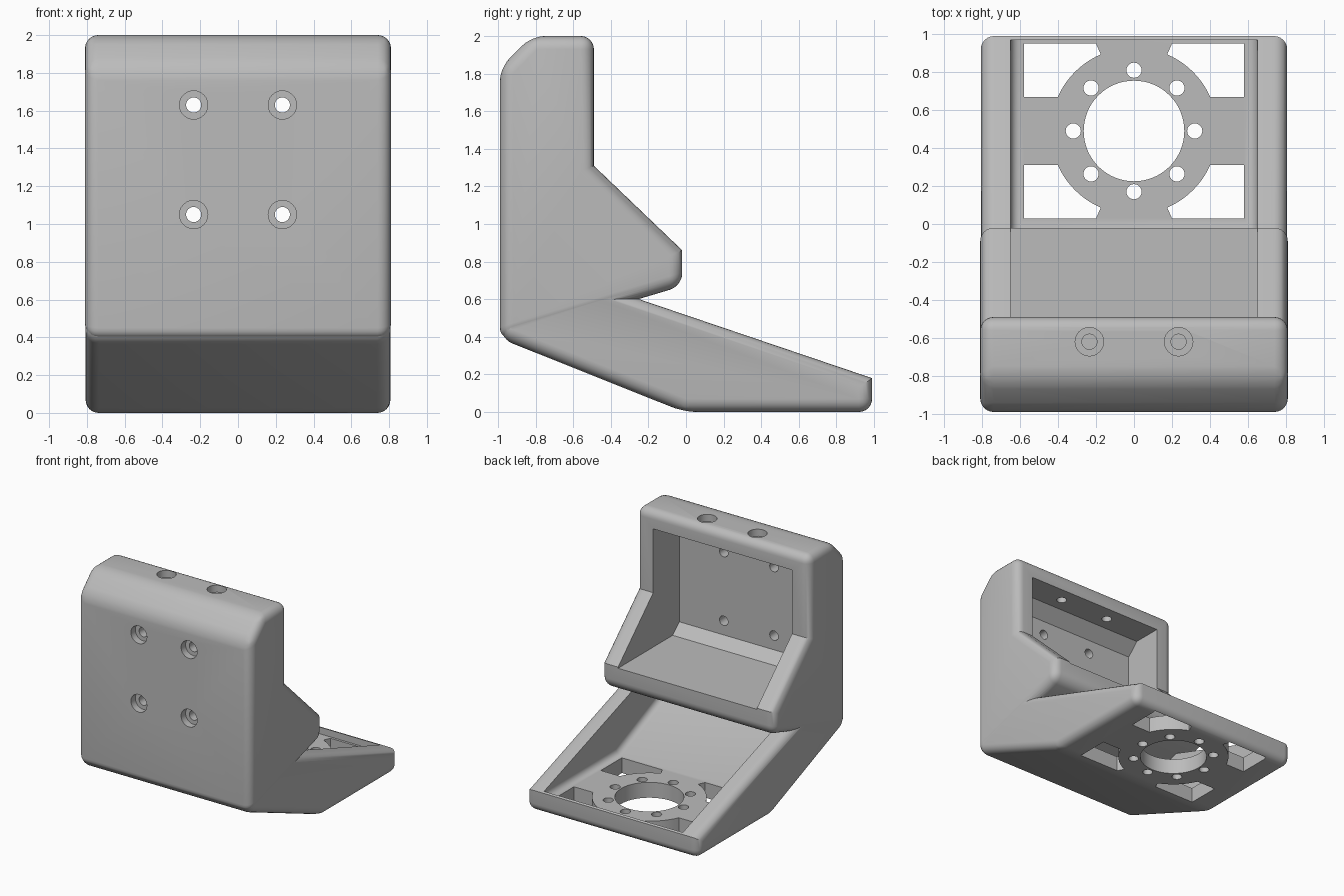
import bpy, bmesh, math
from mathutils import Matrix, Vector

cube = bpy.data.objects.get("Cube")
if cube:
    bpy.data.objects.remove(cube, do_unlink=True)

grey = bpy.data.materials.new("plain_grey")
grey.use_nodes = True
grey.diffuse_color = (0.5, 0.5, 0.5, 1)
grey.node_tree.nodes["Principled BSDF"].inputs["Base Color"].default_value = (0.5, 0.5, 0.5, 1)


def finish(bm, name):
    bmesh.ops.recalc_face_normals(bm, faces=bm.faces[:])
    mesh = bpy.data.meshes.new(name)
    bm.to_mesh(mesh)
    bm.free()
    mesh.materials.append(grey)
    ob = bpy.data.objects.new(name, mesh)
    bpy.context.scene.collection.objects.link(ob)
    return ob


def prism(name, points, depth, radius=0, rounded=None):
    """Extrude a closed outline by a depth vector and round the chosen edges."""
    bm = bmesh.new()
    face = bm.faces.new([bm.verts.new(p) for p in points])
    ext = bmesh.ops.extrude_face_region(bm, geom=[face])
    moved = [g for g in ext["geom"] if isinstance(g, bmesh.types.BMVert)]
    bmesh.ops.translate(bm, verts=moved, vec=depth)
    bmesh.ops.recalc_face_normals(bm, faces=bm.faces[:])
    if rounded:
        edges = [e for e in bm.edges if rounded(e)]
        bmesh.ops.bevel(bm, geom=edges, offset=radius, segments=6,
                        profile=0.5, affect='EDGES', clamp_overlap=True)
    return finish(bm, name)


def side_prism(name, outline, half, radius=0, rounded=None):
    return prism(name, [(-half, y, z) for y, z in outline], (2 * half, 0, 0), radius, rounded)


def cylinder(name, centre, radius, length, axis='Z'):
    bm = bmesh.new()
    turn = Matrix.Rotation(math.pi / 2, 4, 'X') if axis == 'Y' else Matrix()
    bmesh.ops.create_cone(bm, cap_ends=True, segments=64 if radius > 0.2 else 24,
                          radius1=radius, radius2=radius, depth=length,
                          matrix=Matrix.Translation(centre) @ turn)
    return finish(bm, name)


def combine(ob, other, operation='DIFFERENCE'):
    other.hide_render = True
    mod = ob.modifiers.new("join_or_cut", 'BOOLEAN')
    mod.operation, mod.solver, mod.object = operation, 'EXACT', other
    bpy.context.view_layer.objects.active = ob
    bpy.ops.object.modifier_apply(modifier=mod.name)
    bpy.data.objects.remove(other, do_unlink=True)


def all_but(*sharp):
    """Round every edge except the crosswise ones at the given outline points."""
    def rule(e):
        a, b = (v.co for v in e.verts)
        mid = (a + b) / 2
        crosswise = abs(a.x - b.x) > 0.1
        return not (crosswise and any((Vector((mid.y, mid.z)) - Vector(p)).length < 0.01
                                      for p in sharp))
    return rule


# Upper housing with chamfered top and overhanging shelf
body = side_prism("bracket_body", [
    (-0.99, 0.38), (-0.99, 1.83), (-0.82, 2), (-0.49, 2), (-0.49, 1.31),
    (-0.02, 0.86), (-0.02, 0.67)], 0.81, 0.07, all_but((-0.49, 1.31), (-0.02, 0.86)))

# Sloping lower base with its open tray
base = side_prism("lower_base", [
    (-0.987, 0.39), (-0.987, 0.85), (0.99, 0.18), (0.99, 0), (-0.01, 0)],
    0.807, 0.07, all_but((0.99, 0.18)))
tray = side_prism("tray_cutter", [
    (0.97, 0.13), (0, 0.13), (-0.75, 0.45), (-0.75, 1), (0.97, 1)], 0.65, 0.05,
    lambda e: abs(e.verts[0].co.x - e.verts[1].co.x) < 0.1
    and sum(v.co.z for v in e.verts) < 0.7)
combine(base, tray)
combine(body, base, 'UNION')

# Upper pocket
combine(body, side_prism("pocket_cutter", [
    (0.1, 0.85), (-0.75, 0.85), (-0.84, 0.93), (-0.84, 1.75), (-0.74, 1.85), (0.1, 1.85)], 0.65))

# Counterbored screw holes in the front wall and top
for x in (-0.235, 0.235):
    for z in (1.05, 1.63):
        combine(body, cylinder("front_hole", (x, -0.92, z), 0.04, 0.4, 'Y'))
        combine(body, cylinder("front_counterbore", (x, -1, z), 0.075, 0.14, 'Y'))
    combine(body, cylinder("top_hole", (x, -0.62, 1.95), 0.04, 0.4))
    combine(body, cylinder("top_counterbore", (x, -0.62, 2), 0.075, 0.12))

# Central bore and ring of bolt holes in the tray floor
cy = 0.49
combine(body, cylinder("centre_bore", (0, cy, 0.06), 0.265, 0.3))
for i in range(8):
    a = i * math.pi / 4
    combine(body, cylinder("bolt_hole", (0.32 * math.cos(a), cy + 0.32 * math.sin(a), 0.06), 0.04, 0.3))

# Four corner windows, each with an arc around the ring
start, end = math.asin(0.18 / 0.44), math.acos(0.175 / 0.44)
arc = [(0.44 * math.cos(t), 0.44 * math.sin(t))
       for t in (start + (end - start) * i / 10 for i in range(11))]
window = arc + [(0.2, 0.46), (0.58, 0.46), (0.58, 0.18)]
for sx in (-1, 1):
    for sy in (-1, 1):
        combine(body, prism("window_cutter", [(sx * x, cy + sy * y, -0.1) for x, y in window],
                            (0, 0, 0.32)))

# Smooth rounded edges, crisp cut edges
bpy.ops.object.select_all(action='DESELECT')
body.select_set(True)
bpy.context.view_layer.objects.active = body
bpy.ops.object.shade_smooth_by_angle(angle=math.radians(30))
